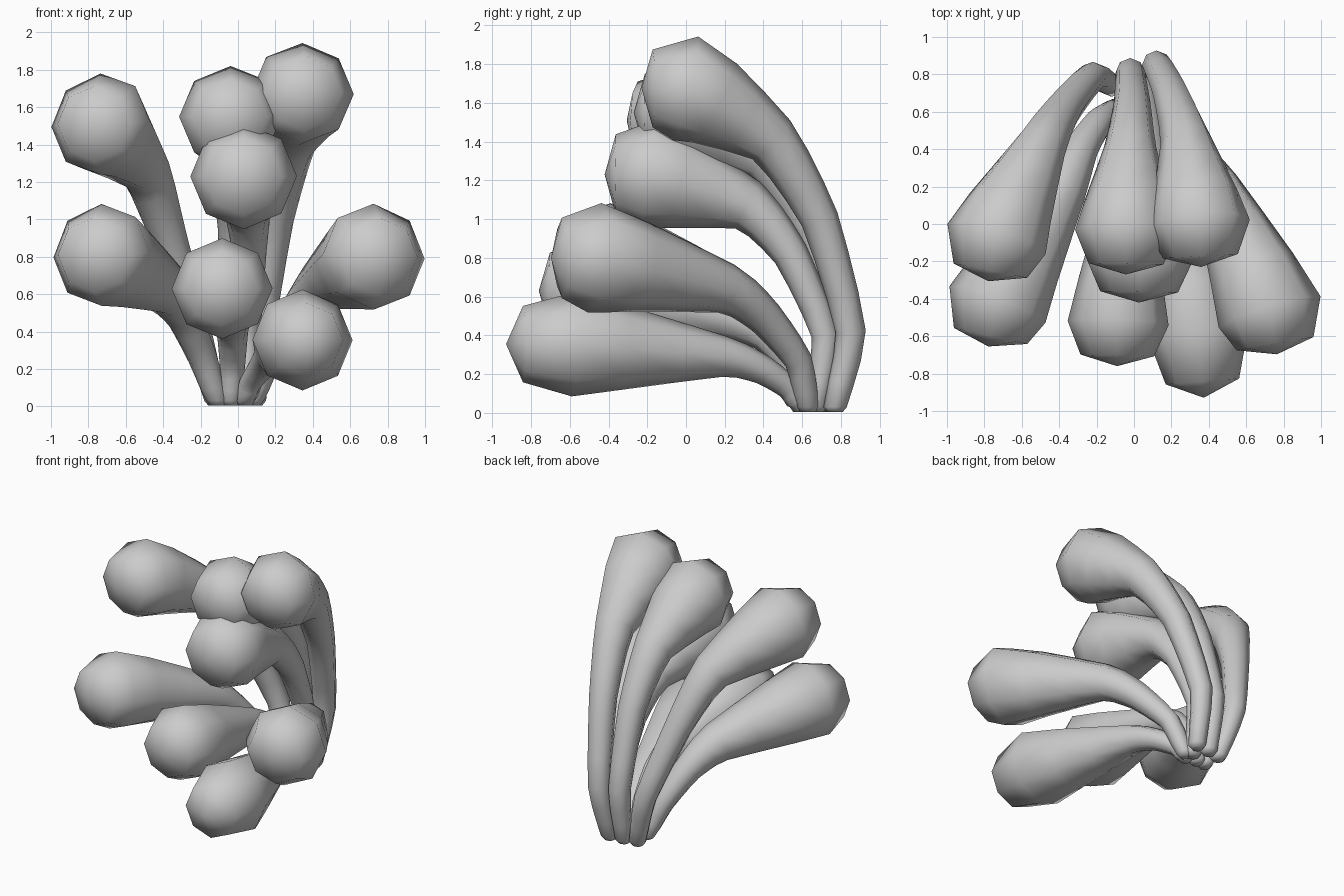
import bpy, bmesh, math
from mathutils import Vector

if "Cube" in bpy.data.objects:
    bpy.data.objects.remove(bpy.data.objects["Cube"])

SIDES = 8
R = (0.06, 0.078, 0.098, 0.14, 0.275)   # default radii from base to head


def catmull(p0, p1, p2, p3, t):
    smooth = 0.5 * (2 * p1 + (p2 - p0) * t + (2 * p0 - 5 * p1 + 4 * p2 - p3) * t * t
                    + (3 * p1 - p0 - 3 * p2 + p3) * t ** 3)
    return smooth * 0.5 + p1.lerp(p2, t) * 0.5      # tightened: straighter stems


def club(name, path, radii=R, lean=0.4, nose=0.23):
    # path runs base -> elbow -> bend -> neck -> widest part of the head
    keys = [Vector((*p, r)) for p, r in zip(path, radii)]
    head, neck = keys[-1], keys[-2]
    axis = (head - neck).xyz
    fwd = Vector((axis.x * lean / abs(axis.y), -1, 0)).normalized()
    ghost = [2 * keys[0] - keys[1]] + keys + [Vector((*(head.xyz + fwd * 0.4), head.w))]
    pts = []
    for i in range(1, len(keys)):
        for s in range(3):
            pts.append(catmull(*ghost[i - 1:i + 3], s / 3))
    pts.append(head)
    # rounded nose and rounded foot
    pts.append(Vector((*(head.xyz + fwd * nose * 0.75), head.w * 0.73)))
    foot = keys[0].copy()
    foot.z, foot.w = 0.004, foot.w * 0.65
    pts.insert(0, foot)
    tip = head.xyz + fwd * nose

    bm = bmesh.new()
    rings = []
    for i, p in enumerate(pts):
        a, b = pts[max(i - 1, 0)].xyz, pts[min(i + 1, len(pts) - 1)].xyz
        t = (b - a).normalized()
        if i < 2:
            t = Vector((0, 0, 1))
        if i == len(pts) - 1:
            t = fwd
        u = (Vector((1, 0, 0)) - t * t.x).normalized()
        v = t.cross(u)
        ring = []
        for k in range(SIDES):
            ang = 2 * math.pi * k / SIDES
            ring.append(bm.verts.new(p.xyz + (u * math.cos(ang) + v * math.sin(ang)) * p.w))
        rings.append(ring)
    for r0, r1 in zip(rings, rings[1:]):
        for k in range(SIDES):
            j = (k + 1) % SIDES
            bm.faces.new((r0[k], r0[j], r1[j], r1[k]))
    bm.faces.new(rings[0][::-1])
    top = bm.verts.new(tip)
    for k in range(SIDES):
        bm.faces.new((rings[-1][k], rings[-1][(k + 1) % SIDES], top))
    bmesh.ops.recalc_face_normals(bm, faces=bm.faces)
    for f in bm.faces:
        f.smooth = True
    me = bpy.data.meshes.new(name)
    bm.to_mesh(me)
    bm.free()
    ob = bpy.data.objects.new(name, me)
    bpy.context.collection.objects.link(ob)


# Back row: tall clubs
club("tall_club_right", [(0.09, 0.77, 0.03), (0.12, 0.85, 0.42), (0.20, 0.69, 1.00),
                         (0.28, 0.44, 1.41), (0.345, 0.00, 1.675)])
club("tall_club_middle", [(-0.02, 0.76, 0.03), (-0.02, 0.81, 0.42), (-0.01, 0.65, 0.95),
                          (-0.02, 0.41, 1.32), (-0.04, -0.04, 1.55)])
club("tall_club_left", [(-0.12, 0.74, 0.03), (-0.22, 0.79, 0.40), (-0.37, 0.62, 0.90),
                        (-0.50, 0.41, 1.27), (-0.735, -0.08, 1.51)])
# Middle row
club("middle_club", [(0.04, 0.67, 0.03), (0.05, 0.72, 0.40), (0.06, 0.54, 0.82),
                     (0.05, 0.32, 1.07), (0.03, -0.19, 1.23)],
     (0.06, 0.072, 0.092, 0.135, 0.285))
club("side_club_right", [(0.08, 0.63, 0.03), (0.17, 0.58, 0.27), (0.30, 0.41, 0.49),
                         (0.43, 0.21, 0.64), (0.725, -0.47, 0.80)],
     (0.058, 0.072, 0.095, 0.13, 0.285))
club("side_club_left", [(-0.11, 0.61, 0.03), (-0.19, 0.54, 0.26), (-0.29, 0.39, 0.48),
                        (-0.39, 0.19, 0.63), (-0.73, -0.43, 0.81)])
# Front row: low clubs
club("low_club_left", [(-0.04, 0.61, 0.03), (-0.03, 0.56, 0.22), (-0.03, 0.41, 0.40),
                       (-0.04, 0.19, 0.50), (-0.085, -0.53, 0.63)],
     (0.06, 0.068, 0.085, 0.12, 0.27))
club("low_club_right", [(0.04, 0.59, 0.03), (0.07, 0.53, 0.13), (0.13, 0.40, 0.22),
                        (0.19, 0.20, 0.29), (0.345, -0.58, 0.355)],
     (0.055, 0.062, 0.075, 0.105, 0.27), nose=0.35)
